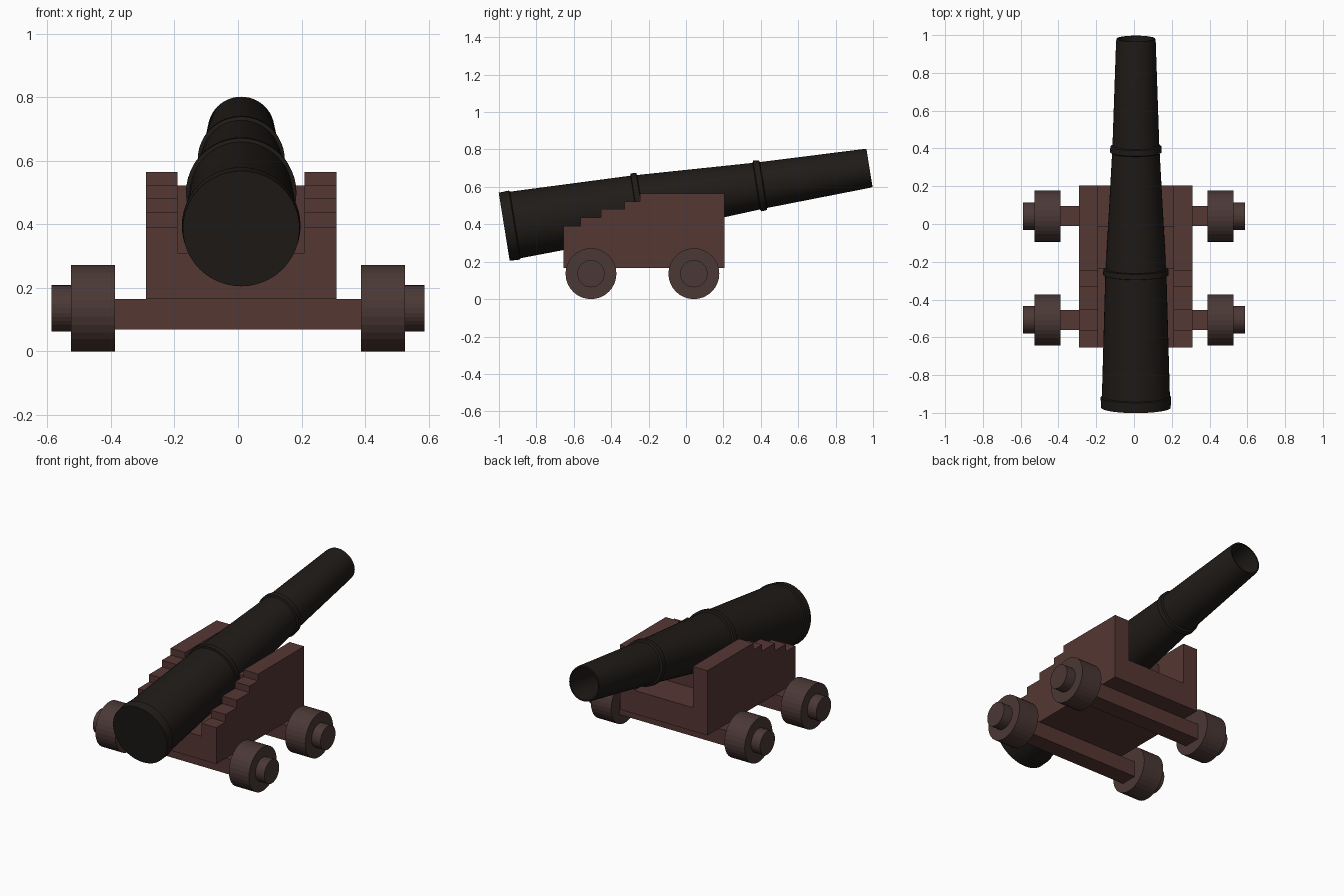
import bpy, bmesh, math
from mathutils import Matrix, Vector

if "Cube" in bpy.data.objects:
    bpy.data.objects.remove(bpy.data.objects["Cube"])

CX = 0.01  # barrel and carriage centre line


def material(name, rgb):
    m = bpy.data.materials.new(name)
    m.diffuse_color = (*rgb, 1)
    m.use_nodes = True
    m.node_tree.nodes["Principled BSDF"].inputs["Base Color"].default_value = m.diffuse_color
    return m


WOOD = material("brown_wood", (0.09, 0.038, 0.033))
WHEEL = material("dark_wood", (0.069, 0.04, 0.036))
IRON = material("black_iron", (0.014, 0.011, 0.009))


def finish(name, bm, mat):
    bmesh.ops.recalc_face_normals(bm, faces=bm.faces)
    me = bpy.data.meshes.new(name)
    bm.to_mesh(me)
    bm.free()
    me.materials.append(mat)
    ob = bpy.data.objects.new(name, me)
    bpy.context.collection.objects.link(ob)
    return ob


def extrude_x(name, profile, x0, x1, mat):
    """Extrude a (y, z) outline from x0 to x1."""
    bm = bmesh.new()
    face = bm.faces.new([bm.verts.new((x0, y, z)) for y, z in profile])
    res = bmesh.ops.extrude_face_region(bm, geom=[face])
    verts = [v for v in res["geom"] if isinstance(v, bmesh.types.BMVert)]
    bmesh.ops.translate(bm, verts=verts, vec=(x1 - x0, 0, 0))
    return finish(name, bm, mat)


def box(name, x0, x1, y0, y1, z0, z1, mat):
    return extrude_x(name, [(y0, z0), (y1, z0), (y1, z1), (y0, z1)], x0, x1, mat)


def lathe(name, profile, sides, matrix, mat):
    """Revolve (radius, height) points about local z; both ends lie on the axis."""
    bm = bmesh.new()
    verts = [bm.verts.new((r, 0, h)) for r, h in profile]
    edges = [bm.edges.new(p) for p in zip(verts, verts[1:])]
    bmesh.ops.spin(bm, geom=verts + edges, cent=(0, 0, 0), axis=(0, 0, 1),
                   angle=math.tau, steps=sides, use_merge=True)
    bmesh.ops.remove_doubles(bm, verts=bm.verts, dist=1e-5)
    bmesh.ops.transform(bm, matrix=matrix, verts=bm.verts)
    return finish(name, bm, mat)


# Barrel with raised bands and a hollow muzzle
breech, muzzle = Vector((CX, -0.972, 0.387)), Vector((CX, 0.981, 0.701))
axis = muzzle - breech
L = axis.length
place = Matrix.Translation(breech) @ axis.to_track_quat('Z', 'Y').to_matrix().to_4x4()
barrel = [(0, 0), (0.184, 0), (0.187, 0.055), (0.180, 0.06),
          (0.162, 0.71), (0.174, 0.713), (0.172, 0.742), (0.160, 0.745),
          (0.126, 1.365), (0.137, 1.37), (0.135, 1.40), (0.124, 1.405),
          (0.105, L - 0.015), (0.102, L), (0.094, L), (0.090, L - 0.35), (0, L - 0.35)]
gun = lathe("barrel", barrel, 48, place, IRON)
bpy.context.view_layer.objects.active = gun
gun.select_set(True)
bpy.ops.object.shade_smooth_by_angle(angle=math.radians(25))

# Stepped side cheeks
cheek = [(-0.655, 0.165), (0.205, 0.165), (0.205, 0.565), (-0.245, 0.565),
         (-0.245, 0.523), (-0.33, 0.523), (-0.33, 0.483), (-0.455, 0.483),
         (-0.455, 0.437), (-0.565, 0.437), (-0.565, 0.39), (-0.655, 0.39)]
extrude_x("cheek_left", cheek, CX - 0.30, CX - 0.20, WOOD)
extrude_x("cheek_right", cheek, CX + 0.20, CX + 0.30, WOOD)

# Carriage bed and the raised block under the barrel
box("carriage_bed", CX - 0.20, CX + 0.20, -0.655, 0.205, 0.165, 0.31, WOOD)
box("barrel_support", CX - 0.20, CX + 0.20, -0.235, -0.01, 0.31, 0.523, WOOD)

# Axles, with a wheel and hub at each end
wheel = [(0, 0.388), (0.136, 0.388), (0.136, 0.526), (0.073, 0.526),
         (0.073, 0.587), (0, 0.587)]
for end, y in (("rear", -0.508), ("front", 0.042)):
    box(end + "_axle", -0.395, 0.395, y - 0.052, y + 0.052, 0.07, 0.166, WOOD)
    for side, s in (("left", -1), ("right", 1)):
        m = Matrix.Translation((0, y, 0.136)) @ Matrix.Rotation(s * math.pi / 2, 4, 'Y')
        lathe(f"{end}_wheel_{side}", wheel, 32, m, WHEEL)
